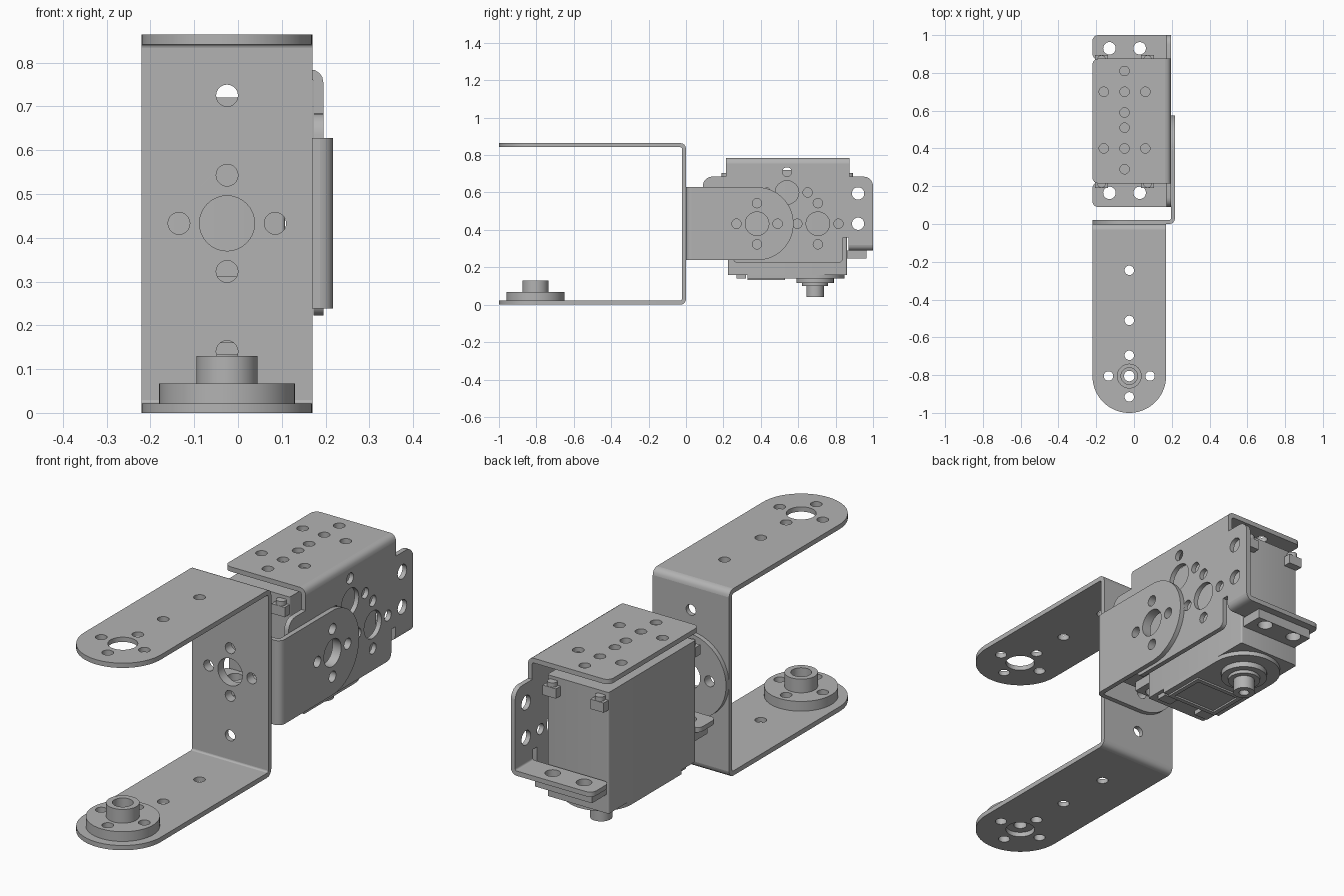
import bpy, bmesh
from math import pi, sin, cos, tan, atan2
from mathutils import Vector

cube = bpy.data.objects.get("Cube")
if cube:
    bpy.data.objects.remove(cube, do_unlink=True)

metal = bpy.data.materials.new("plain grey")
metal.use_nodes = True
GREY = (0.45, 0.45, 0.45, 1)
metal.diffuse_color = GREY
metal.node_tree.nodes["Principled BSDF"].inputs["Base Color"].default_value = GREY

T = 0.022     # sheet thickness
R = 0.03      # outer bend radius
HOLE = 0.025  # small hole radius
BORE = 0.063  # large hole radius


def circle(u, v, r, n=32):
    return [(u + r * cos(2 * pi * i / n), v + r * sin(2 * pi * i / n)) for i in range(n)]


def rounded(corners):
    """Outline from (u, v, radius) corners."""
    out = []
    for i, (u, v, r) in enumerate(corners):
        p = Vector((u, v))
        if r <= 0:
            out.append((u, v))
            continue
        a = (Vector(corners[i - 1][:2]) - p).normalized()
        b = (Vector(corners[(i + 1) % len(corners)][:2]) - p).normalized()
        half = a.angle(b) / 2
        c = p + (a + b).normalized() * r / sin(half)
        s, e = p + a * r / tan(half) - c, p + b * r / tan(half) - c
        a0 = atan2(s.y, s.x)
        sweep = (atan2(e.y, e.x) - a0 + pi) % (2 * pi) - pi
        n = max(4, int(r * 100))
        out += [(c.x + r * cos(a0 + sweep * k / n), c.y + r * sin(a0 + sweep * k / n))
                for k in range(n + 1)]
    return out


def rect(u0, u1, v0, v1, r00=0, r10=0, r11=0, r01=0):
    return rounded([(u0, v0, r00), (u1, v0, r10), (u1, v1, r11), (u0, v1, r01)])


def bend(u, v, du, dv):
    """Profile of a sheet bend with its outer corner at (u, v)."""
    pts = [(0, 0, R), (R, 0, 0), (R, T, 0), (T, T, R - T), (T, R, 0), (0, R, 0)]
    return rounded([(u + du * a, v + dv * b, r) for a, b, r in pts])


def rosette(u, v):
    """Large hole with four small ones around it."""
    return [circle(u, v, BORE)] + [circle(u + a, v + b, HOLE, 20) for a, b in
                                   ((0.11, 0), (-0.11, 0), (0, 0.11), (0, -0.11))]


# A layer is an outline with holes, extruded along an axis from w0 to w1
MAP = {"x": lambda u, v, w: (w, u, v),
       "y": lambda u, v, w: (u, w, v),
       "z": lambda u, v, w: (u, v, w)}


def part(name, layers):
    bm = bmesh.new()
    for axis, w0, w1, outline, *holes in layers:
        curve = bpy.data.curves.new("outline", "CURVE")
        curve.dimensions, curve.fill_mode, curve.extrude = "2D", "BOTH", 0.5
        for loop in [outline] + (holes[0] if holes else []):
            spline = curve.splines.new("POLY")
            spline.points.add(len(loop) - 1)
            for pt, (u, v) in zip(spline.points, loop):
                pt.co = (u, v, 0, 1)
            spline.use_cyclic_u = True
        temp = bpy.data.objects.new("outline", curve)
        bpy.context.scene.collection.objects.link(temp)
        mesh = bpy.data.meshes.new_from_object(
            temp.evaluated_get(bpy.context.evaluated_depsgraph_get()))
        for vert in mesh.vertices:
            u, v, w = vert.co
            vert.co = MAP[axis](u, v, w0 + (w + 0.5) * (w1 - w0))
        piece = bmesh.new()
        piece.from_mesh(mesh)
        bmesh.ops.remove_doubles(piece, verts=piece.verts, dist=1e-5)
        bmesh.ops.recalc_face_normals(piece, faces=piece.faces)
        piece.to_mesh(mesh)
        piece.free()
        bm.from_mesh(mesh)
        bpy.data.objects.remove(temp, do_unlink=True)
        bpy.data.curves.remove(curve)
        bpy.data.meshes.remove(mesh)
    mesh = bpy.data.meshes.new(name)
    bm.to_mesh(mesh)
    bm.free()
    mesh.materials.clear()
    mesh.materials.append(metal)
    mesh.shade_smooth()
    mesh.set_sharp_from_angle(angle=0.6)
    obj = bpy.data.objects.new(name, mesh)
    bpy.context.scene.collection.objects.link(obj)


# Long U bracket
CX, LEFT, RIGHT, END, MID, TOP = -0.025, -0.22, 0.17, -0.805, 0.433, 0.864
W = 0.195
arm = rect(LEFT, RIGHT, -1, -R, W, W)
arm_holes = rosette(CX, END) + [circle(CX, y, HOLE, 20) for y in (-0.245, -0.51)]
wall_holes = rosette(CX, MID) + [circle(CX, z, HOLE, 20) for z in (0.14, 0.725)]
part("u_bracket", [
    ("z", 0, T, arm, arm_holes),
    ("z", TOP - T, TOP, arm, arm_holes),
    ("y", -T, 0, rect(LEFT, RIGHT, R, TOP - R), wall_holes),
    ("x", LEFT, RIGHT, bend(0, 0, -1, 1)),
    ("x", LEFT, RIGHT, bend(0, TOP, -1, -1))])

# Flanged bearing on the lower arm
bearing_holes = rosette(CX, END)[1:]
part("bearing", [
    ("z", T, 0.067, circle(CX, END, 0.155, 64), [circle(CX, END, 0.028)] + bearing_holes),
    ("z", 0.067, 0.13, circle(CX, END, 0.07, 48), [circle(CX, END, 0.044)])])

# L bracket joining the U bracket to the motor bracket
LX, L0, L1 = 0.217, MID - W, MID + W
part("l_bracket", [
    ("y", 0, T, rect(LEFT, LX - R, L0, L1, W, 0, 0, W), rosette(CX, MID)),
    ("x", LX - T, LX, rect(R, 0.575, L0, L1, 0, W, W, 0), rosette(0.38, MID)),
    ("z", L0, L1, bend(LX, 0, -1, 1))])

# Motor bracket: side plate, top plate and two mounting flanges
BX, BTOP, FZ = LX - T, 0.785, 0.29
side = rounded([
    (0.09, FZ + R, 0), (0.22, FZ + R, 0), (0.22, 0.36, 0), (0.25, 0.36, 0),
    (0.25, 0.222, R), (0.84, 0.222, R), (0.84, 0.36, 0), (0.87, 0.36, 0),
    (0.87, FZ + R, 0), (1, FZ + R, 0), (1, 0.685, 0.05), (0.875, 0.685, 0),
    (0.875, BTOP - R, 0), (0.215, BTOP - R, 0), (0.215, 0.685, 0), (0.09, 0.685, 0.05)])
side_holes = rosette(0.38, MID) + rosette(0.705, MID) + rosette(0.54, 0.6)
side_holes += [circle(y, z, 0.033) for y in (0.17, 0.92) for z in (MID, 0.595)]
SX = -0.05    # motor centre line
top_holes = [circle(SX, y, HOLE, 20) for y in (0.29, 0.51, 0.59, 0.81)]
top_holes += [circle(SX + dx, y, HOLE, 20) for dx in (-0.11, 0, 0.11) for y in (0.4, 0.7)]
bracket = [
    ("x", BX - T, BX, side, side_holes),
    ("z", BTOP - T, BTOP, rect(LEFT, BX - R, 0.215, 0.875, R, 0, 0, R), top_holes),
    ("y", 0.215, 0.875, bend(BX, BTOP, -1, -1))]
for y0, y1, hy in ((0.09, 0.22, 0.165), (0.87, 1, 0.93)):
    bracket += [
        ("z", FZ, FZ + T, rect(LEFT, BX - R, y0, y1, R, 0, 0, R),
         [circle(SX + dx, hy, 0.033) for dx in (-0.08, 0.08)]),
        ("y", y0, y1, bend(BX, FZ, -1, 1))]
part("motor_bracket", bracket)

# Motor case, with its shaft pointing down
HW, Y0, Y1, SY = 0.157, 0.225, 0.86, 0.69
part("motor_case", [
    ("z", 0.16, 0.72, rect(SX - HW, SX + HW, Y0, Y1, *[0.008] * 4)),
    ("z", 0.14, 0.16, rect(SX - HW, SX + HW, 0.33, SY + HW, 0, 0, 0.156, 0.156)),
    ("z", 0.132, 0.14, rect(SX - 0.13, SX + 0.13, 0.33, 0.53),
     [rect(SX - 0.11, SX + 0.11, 0.35, 0.51)])]
    + [("z", 0.14, 0.16, rect(SX + a, SX + a + 0.07, 0.27, 0.32)) for a in (-0.14, 0.07)])

# Mounting ears under the flanges
ears = []
for y0, y1, hy in ((0.122, Y0, 0.165), (Y1, 0.965, 0.93)):
    ears.append(("z", 0.246, FZ, rect(SX - 0.145, SX + 0.145, y0, y1),
                 [circle(SX + dx, hy, 0.033) for dx in (-0.08, 0.08)]))
part("motor_ears", ears)

# Corner lugs and screw heads
lugs, screws = [], []
for x in (SX - 0.122, SX + 0.122):
    for y, d in ((Y0, -1), (Y1, 1)):
        lugs.append(("z", 0.64, 0.685, rect(x - 0.034, x + 0.034, *sorted((y, y + d * 0.035)))))
        screws.append(("z", 0.685, 0.705, circle(x, y + d * 0.012, 0.022, 20)))
part("screw_lugs", lugs)
part("screw_heads", screws)

# Output shaft with stepped collar
part("output_shaft", [
    ("z", 0.115, 0.14, circle(SX, SY, 0.1, 48)),
    ("z", 0.1, 0.115, circle(SX, SY, 0.07, 40)),
    ("z", 0.04, 0.1, circle(SX, SY, 0.047), [circle(SX, SY, 0.022, 20)])])
